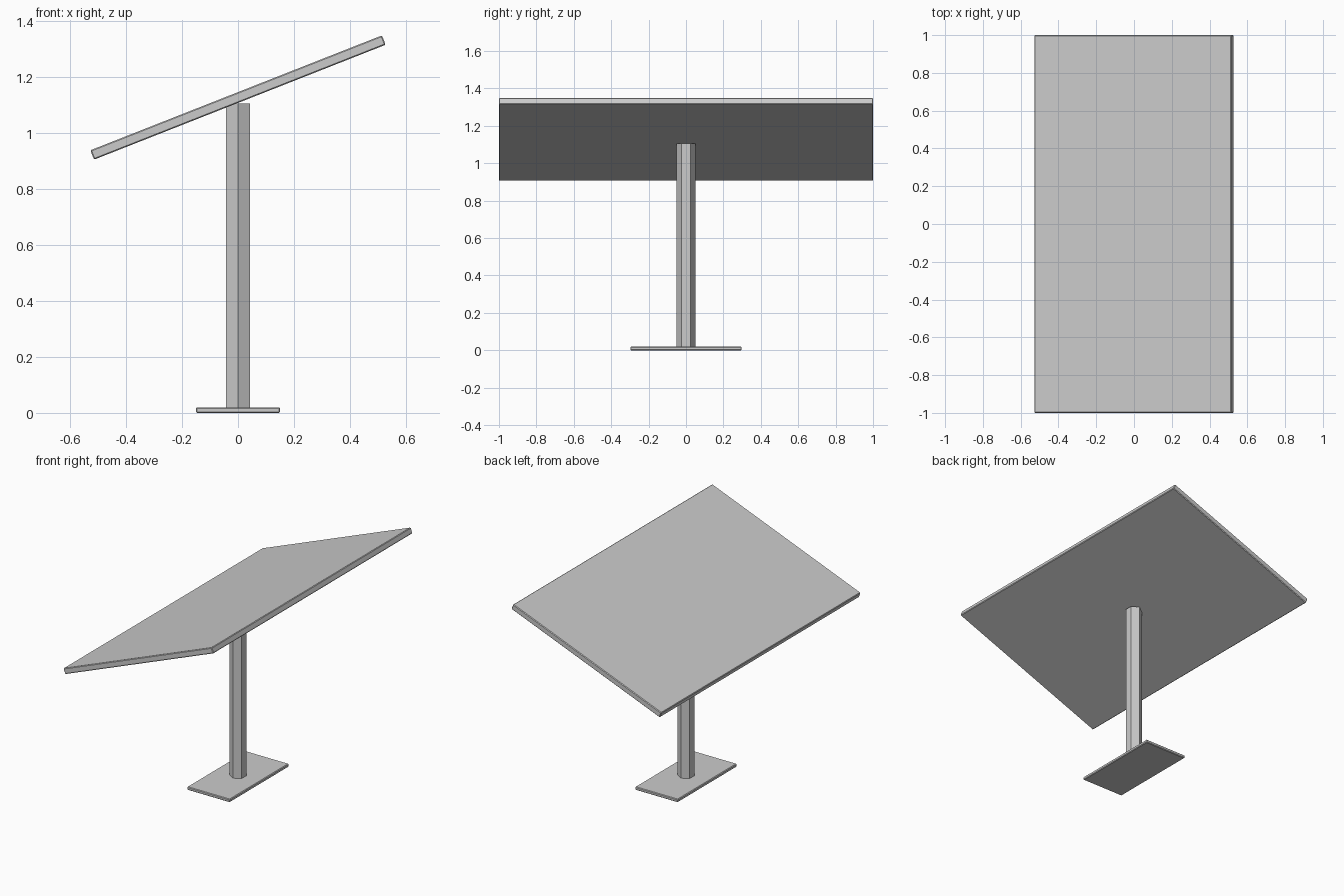
import bpy
from math import radians

if "Cube" in bpy.data.objects:
    bpy.data.objects.remove(bpy.data.objects["Cube"])


def slab(name, size, z, tilt=0.0, bevel=0.004):
    """Box with a fine chamfer on every edge, tilted about y."""
    bpy.ops.mesh.primitive_cube_add(size=1, location=(0, 0, z))
    ob = bpy.context.object
    ob.name = name
    ob.scale = size
    bpy.ops.object.transform_apply(location=False, rotation=False, scale=True)
    ob.rotation_euler.y = -radians(tilt)
    mod = ob.modifiers.new("edge_chamfer", 'BEVEL')
    mod.width = bevel
    mod.segments = 1
    return ob


# Flat foot on the ground
slab("base_plate", (0.30, 0.594, 0.02), 0.01)

# Hexagonal post, corners facing front and back
bottom, top = 0.01, 1.105
bpy.ops.mesh.primitive_cylinder_add(vertices=6, radius=0.05, depth=top - bottom,
                                    location=(0, 0, (top + bottom) / 2))
bpy.context.object.name = "post"

# Tilted panel resting on the post
slab("panel", (1.12, 2.0, 0.036), 1.127, tilt=21.5)
